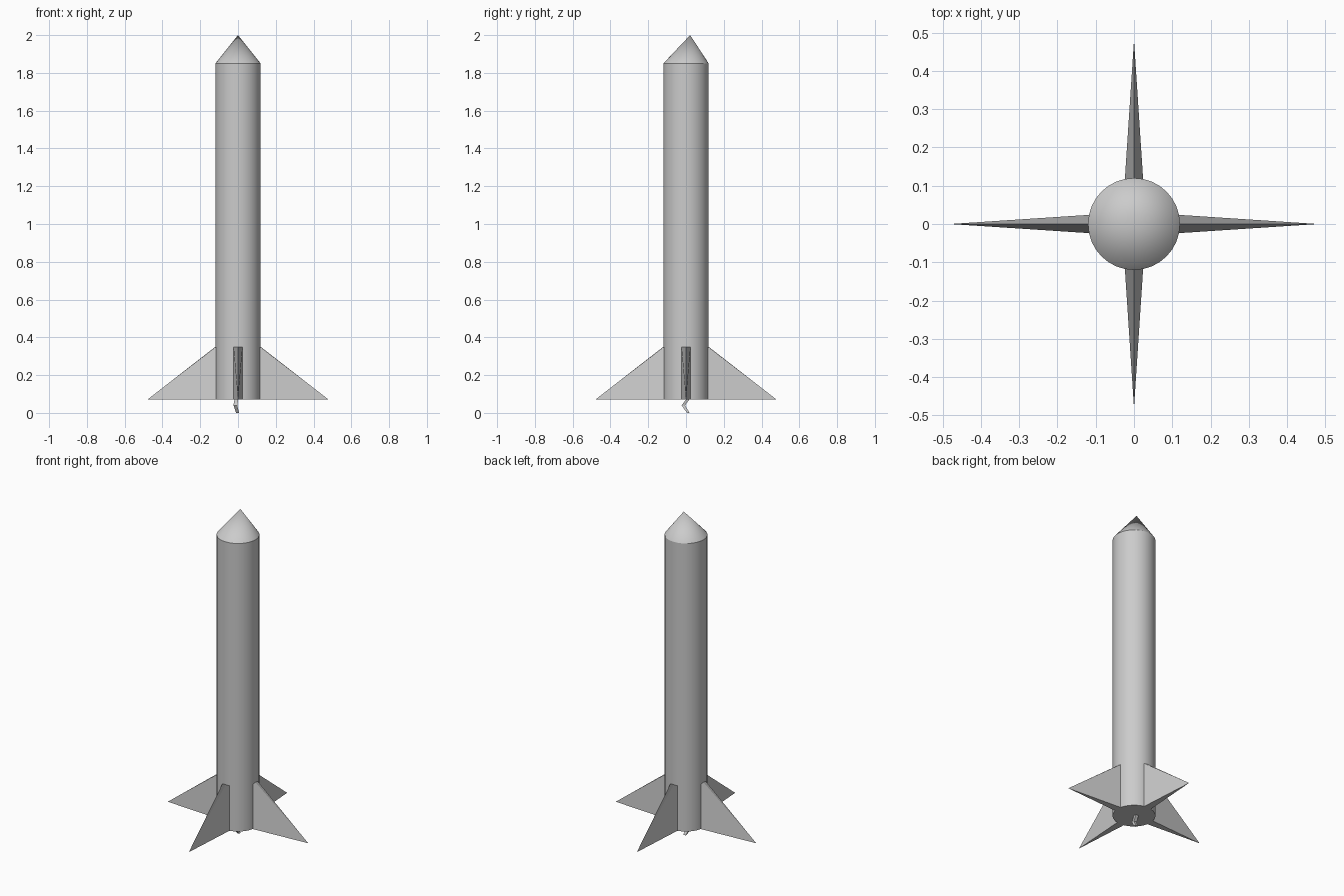
import bpy, math
from mathutils import Matrix

if "Cube" in bpy.data.objects:
    bpy.data.objects.remove(bpy.data.objects["Cube"])

SIDES = 32
R = 0.12


def make(name, verts, faces, smooth=False):
    me = bpy.data.meshes.new(name)
    me.from_pydata(verts, [], faces)
    me.update()
    ob = bpy.data.objects.new(name, me)
    bpy.context.collection.objects.link(ob)
    if smooth:
        bpy.ops.object.select_all(action='DESELECT')
        bpy.context.view_layer.objects.active = ob
        ob.select_set(True)
        bpy.ops.object.shade_smooth_by_angle(angle=math.radians(30))
    return ob


def ring(z):
    return [(R * math.cos(2 * math.pi * i / SIDES), R * math.sin(2 * math.pi * i / SIDES), z)
            for i in range(SIDES)]


def bands(n, rows):
    return [(r * n + i, r * n + (i + 1) % n, (r + 1) * n + (i + 1) % n, (r + 1) * n + i)
            for r in range(rows) for i in range(n)]


# Body tube with the nose cone, whose tip leans slightly backwards
tip = 2 * SIDES
faces = bands(SIDES, 1)
faces += [(SIDES + i, SIDES + (i + 1) % SIDES, tip) for i in range(SIDES)]
faces.append(tuple(reversed(range(SIDES))))
make("body_and_nose", ring(0.07) + ring(1.85) + [(0, 0.022, 2.0)], faces, True)

# Four tapered fins with a ridge down the outer edge
W, LOW, HIGH = 0.024, 0.07, 0.35
fin_verts = [(0.115, -W, HIGH), (0.115, -W, LOW), (0.48, 0, LOW),
             (0.12, 0, HIGH), (0.115, W, HIGH), (0.115, W, LOW)]
fin_faces = [(0, 1, 2, 3), (4, 3, 2, 5), (1, 5, 2), (0, 3, 4), (0, 4, 5, 1)]
for k, side in enumerate(("right", "back", "left", "front")):
    turn = Matrix.Rotation(k * math.pi / 2, 4, 'Z')
    fin = make(side + "_fin", fin_verts, fin_faces)
    fin.data.transform(turn)

# Small crooked fuse under the body
path = [(-0.008, 0.012, 0.075), (-0.014, -0.014, 0.04), (-0.002, 0.012, 0.0)]
half = [(0.010, 0.009), (0.010, 0.009), (0.008, 0.007)]
fuse_verts = [(x + sx * hx, y + sy * hy, z)
              for (x, y, z), (hx, hy) in zip(path[::-1], half[::-1])
              for sx, sy in ((-1, -1), (1, -1), (1, 1), (-1, 1))]
make("fuse", fuse_verts, bands(4, 2) + [(3, 2, 1, 0), (8, 9, 10, 11)])
